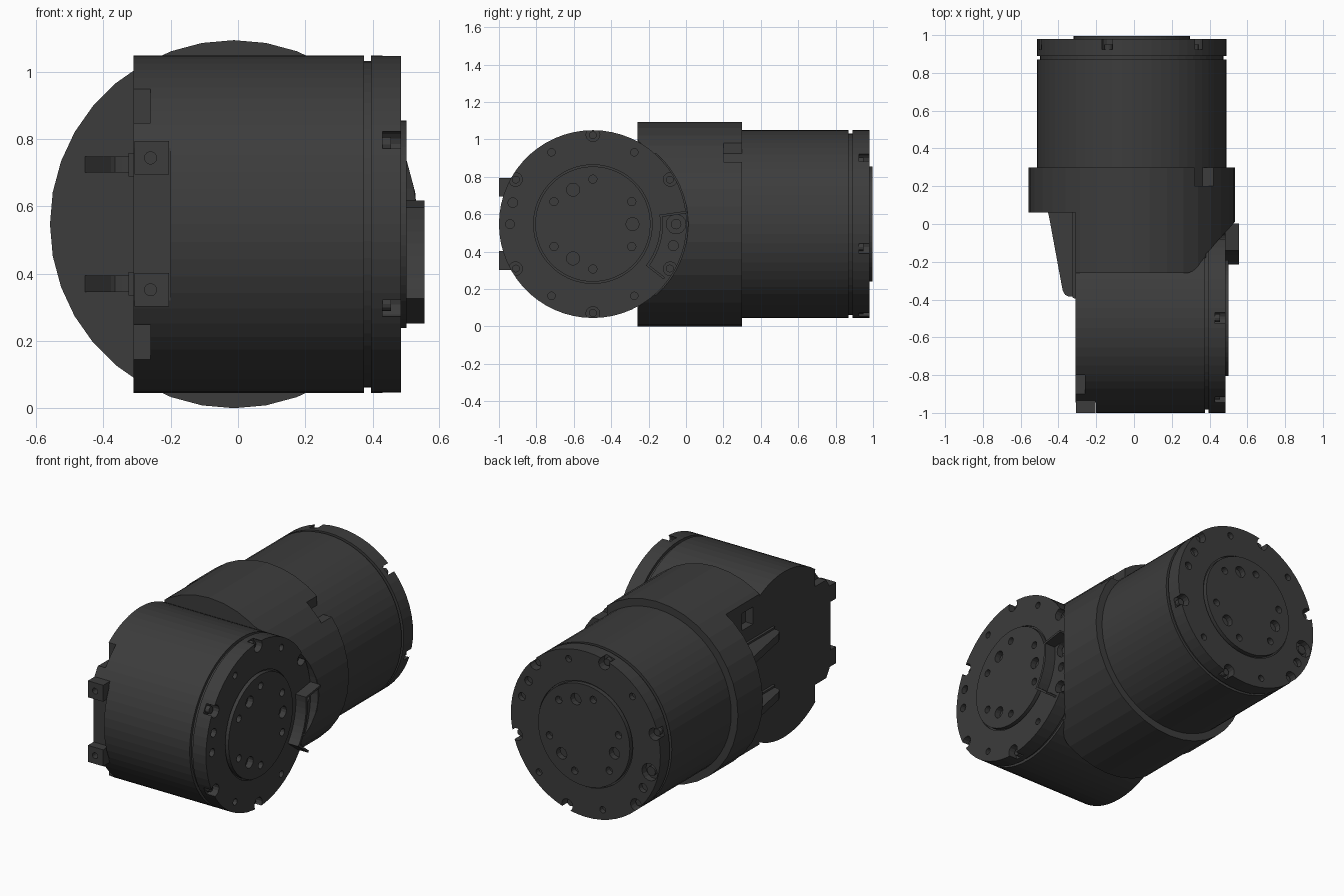
import bpy, bmesh
from math import sin, cos, pi, radians
from mathutils import Matrix, Vector

if "Cube" in bpy.data.objects:
    bpy.data.objects.remove(bpy.data.objects["Cube"])

ZC = 0.547
dark = bpy.data.materials.new("dark_grey")
dark.diffuse_color = (0.045, 0.045, 0.045, 1)
dark.use_nodes = True
dark.node_tree.nodes["Principled BSDF"].inputs["Base Color"].default_value = dark.diffuse_color


def frame(u, v, w, o):
    return Matrix.Translation(o) @ Matrix((u, v, w)).transposed().to_4x4()


# local frames: w is the cylinder axis
A = frame((0, 1, 0), (0, 0, 1), (1, 0, 0), (0, -0.498, ZC))
B = frame((-1, 0, 0), (0, 0, 1), (0, 1, 0), (-0.012, 0, ZC))
I = Matrix.Identity(4)


def make(name, bm, mat=I):
    bmesh.ops.recalc_face_normals(bm, faces=bm.faces)
    me = bpy.data.meshes.new(name)
    bm.to_mesh(me)
    bm.free()
    me.transform(mat)
    me.materials.append(dark)
    ob = bpy.data.objects.new(name, me)
    bpy.context.collection.objects.link(ob)
    return ob


def lathe(bm, profile, segs=60, at=(0, 0)):
    rings = [[bm.verts.new((at[0] + r * cos(2 * pi * i / segs), at[1] + r * sin(2 * pi * i / segs), w))
              for i in range(segs)] for r, w in profile]
    for a, b in zip(rings, rings[1:]):
        for i in range(segs):
            j = (i + 1) % segs
            bm.faces.new((a[i], a[j], b[j], b[i]))
    bm.faces.new(rings[0][::-1])
    bm.faces.new(rings[-1])


def prism(bm, pts, lo, hi):
    bot = [bm.verts.new((x, y, lo)) for x, y in pts]
    top = [bm.verts.new((x, y, hi)) for x, y in pts]
    bm.faces.new(bot[::-1])
    bm.faces.new(top)
    for i in range(len(pts)):
        j = (i + 1) % len(pts)
        bm.faces.new((bot[i], bot[j], top[j], top[i]))


def box(bm, x0, x1, y0, y1, z0, z1):
    prism(bm, [(x0, y0), (x1, y0), (x1, y1), (x0, y1)], z0, z1)


def boolean(ob, cutter, op='DIFFERENCE'):
    cutter.hide_render = True
    m = ob.modifiers.new("cut", 'BOOLEAN')
    m.operation, m.object, m.solver = op, cutter, 'EXACT'
    dg = bpy.context.evaluated_depsgraph_get()
    me = bpy.data.meshes.new_from_object(ob.evaluated_get(dg))
    ob.modifiers.clear()
    ob.data = me
    bpy.data.objects.remove(cutter)


def polar(r, deg):
    return (r * cos(radians(deg)), r * sin(radians(deg)))


def drive(name, mat, back, face, turn):
    """Drive cylinder with groove, flange, output disc and bolt holes."""
    f = face
    bm = bmesh.new()
    lathe(bm, [(0.502, back), (0.502, f - 0.11), (0.485, f - 0.11), (0.485, f - 0.09),
               (0.502, f - 0.09), (0.502, f), (0.317, f), (0.317, f - 0.01),
               (0.308, f - 0.01), (0.308, f + 0.016)])
    body = make(name + "_body", bm, mat)
    # hole list: radius from axis, angle, hole radius, depth below flange face
    holes = [(0.478, 30 + 60 * k, 0.037, 0.055) for k in range(6)]
    holes += [(0.443, a, 0.02, 0.03) for a in (60, 120, 240, 300)]
    holes += [(0.443, 180, 0.024, 0.03), (0.443, 165, 0.026, 0.03),
              (0.445, -15, 0.027, 0.03), (0.445, 0, 0.052, 0.04)]
    holes += [(0.24, a, 0.022, 0.02) for a in (30, 90, 150, 210, 270, 330)]
    holes += [(0.212, a, 0.035, 0.02) for a in (0, 120, 240)]
    bm = bmesh.new()
    for r, a, hr, d in holes:
        lathe(bm, [(hr, f - d), (hr, f + 0.05)], 14, polar(r, a + turn))
    boolean(body, make(name + "_hole_cutter", bm, mat))
    # screw heads inside the flange pockets
    bm = bmesh.new()
    for k in range(6):
        lathe(bm, [(0.021, f - 0.06), (0.021, f - 0.03)], 12, polar(0.475, 30 + 60 * k + turn))
    lathe(bm, [(0.028, f - 0.045), (0.028, f - 0.015)], 12, polar(0.445, turn))
    make(name + "_screws", bm, mat)
    return body


lower = drive("lower_drive", A, -0.31, 0.485, 0)
upper = drive("upper_drive", B, 0.2, 0.98, -15)


# square pockets on the rear rim of the lower drive
def pockets():
    bm = bmesh.new()
    for sy in (-1, 1):
        for sz in (-1, 1):
            y, z = -0.498 + 0.35 * sy, ZC + 0.35 * sz
            box(bm, -0.4, -0.26, y - 0.052, y + 0.052, z - 0.052, z + 0.052)
    return make("pocket_cutter", bm)


boolean(lower, pockets())
bm = bmesh.new()
box(bm, -0.4, -0.2, -1.1, -0.945, 0.3, 0.8)
boolean(lower, make("flat_cutter", bm))

# collar joining both drives, trimmed by a plan outline
bm = bmesh.new()
lathe(bm, [(0.547, -0.26), (0.547, 0.3)], 36)
collar = make("collar", bm, B)
bm = bmesh.new()
prism(bm, [(-0.7, 0.4), (-0.7, 0.06), (-0.31, 0.06), (-0.31, -0.4), (0.27, -0.4), (0.27, -0.265),
           (0.31, -0.25), (0.345, -0.22), (0.54, 0.02), (0.7, 0.02), (0.7, 0.4)], -0.2, 1.3)
boolean(collar, make("collar_outline", bm), 'INTERSECT')
boolean(collar, pockets())
bm = bmesh.new()
lathe(bm, [(0.508, 0.38), (0.508, 0.7)])
boolean(collar, make("flange_clearance", bm, A))
bm = bmesh.new()
box(bm, 0.32, 0.47, 0.2, 0.4, 0.88, 1.1)
boolean(collar, make("collar_notch_cutter", bm))

# two stiffening ribs on the flat rear face
for i, z in enumerate((0.37, 0.724)):
    bm = bmesh.new()
    prism(bm, [(-0.3, 0.08), (-0.46, 0.08), (-0.45, 0.04), (-0.378, -0.35), (-0.365, -0.375),
               (-0.345, -0.385), (-0.3, -0.385)], z - 0.024, z + 0.024)
    prism(bm, [(-0.3, 0.08), (-0.325, 0.08), (-0.325, -0.39), (-0.3, -0.4)], z - 0.035, z + 0.035)
    make(f"rib_{i + 1}", bm)

# two drilled mounting clips at the front
for i, z in enumerate((0.352, 0.744)):
    bm = bmesh.new()
    box(bm, -0.308, -0.205, -1.0, -0.93, z - 0.05, z + 0.05)
    clip = make(f"clip_{i + 1}", bm)
    bm = bmesh.new()
    lathe(bm, [(0.018, -1.1), (0.018, -0.96)], 14, (0.26 - 0.012, z - ZC))
    boolean(clip, make("clip_hole_cutter", bm, B))

# thin curved guard around the end-stop screws
inner = [polar(0.36, 8 - 46 * k / 8) for k in range(9)]
outer = [polar(0.375, -36 + 42 * k / 8) for k in range(9)]
bm = bmesh.new()
prism(bm, inner + [polar(0.48, -38), polar(0.48, -36.5)] + outer
      + [polar(0.505, 6.5), polar(0.505, 8)], 0.47, 0.555)
make("stop_guard", bm, A)
